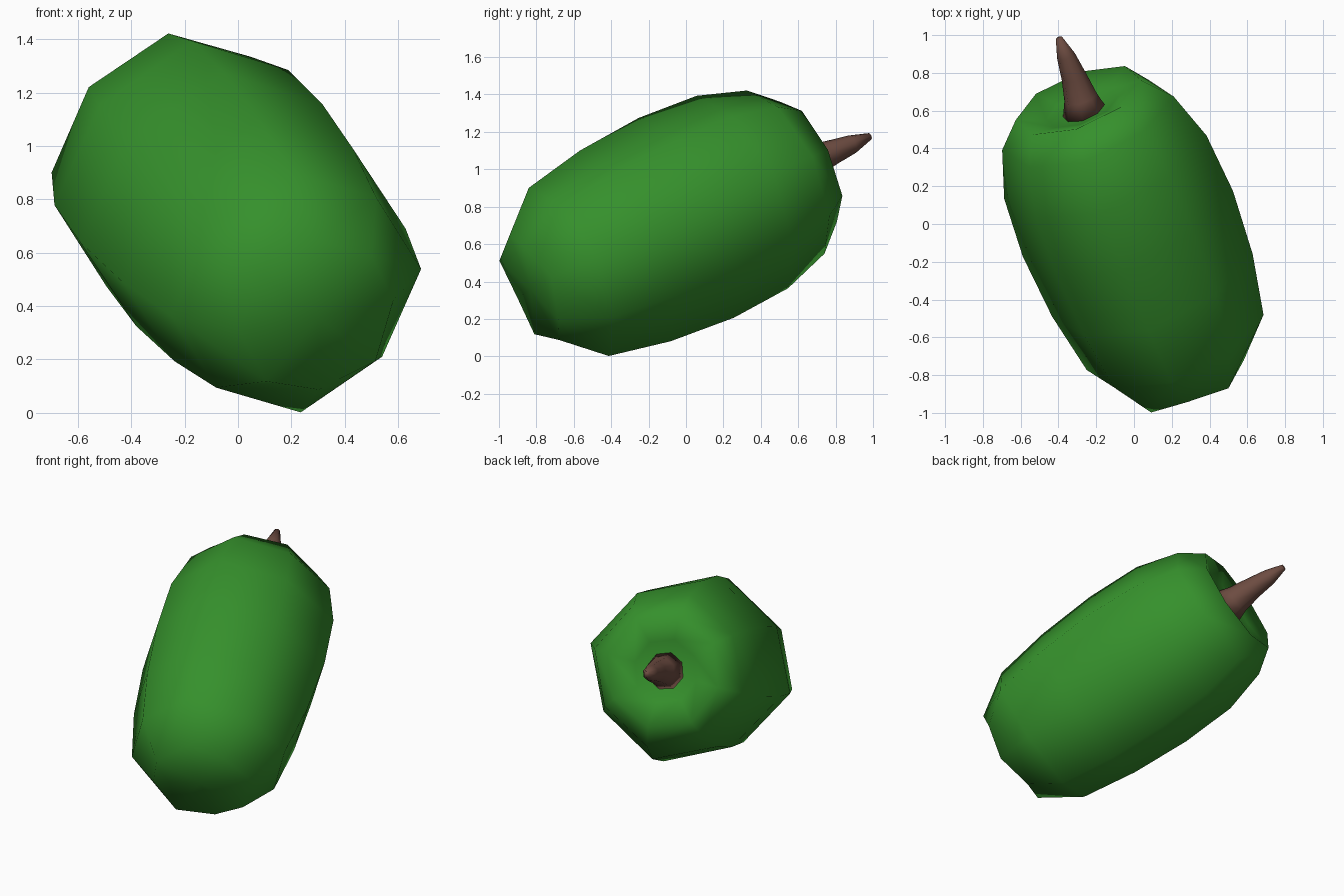
import bpy, bmesh, math
from mathutils import Vector

if "Cube" in bpy.data.objects:
    bpy.data.objects.remove(bpy.data.objects["Cube"])


def material(name, rgb):
    m = bpy.data.materials.new(name)
    m.diffuse_color = (*rgb, 1)
    m.use_nodes = True
    m.node_tree.nodes["Principled BSDF"].inputs["Base Color"].default_value = m.diffuse_color
    return m


def ring_points(axis, phase, sides, place):
    """Points round an axis; place(i) gives (centre, radius) for each corner."""
    a = axis.normalized()
    u = Vector((0, 0, 1)).cross(a).normalized()   # horizontal, towards -x
    v = u.cross(a)
    v = v if v.z > 0 else -v
    out = []
    for i in range(sides):
        w = phase + 2 * math.pi * i / sides
        c, r = place(i)
        out.append(c + r * (math.cos(w) * u + math.sin(w) * v))
    return out


def loft(name, rings, mat, poles=(None, None)):
    """Skin the rings; each end closes to a pole point or a flat cap."""
    bm = bmesh.new()
    rings = [[bm.verts.new(p) for p in ring] for ring in rings]
    n = len(rings[0])
    for r0, r1 in zip(rings, rings[1:]):
        for i in range(n):
            j = (i + 1) % n
            bm.faces.new((r0[i], r0[j], r1[j], r1[i]))
    for ring, pole in ((rings[0], poles[0]), (rings[-1], poles[1])):
        if pole is None:
            bm.faces.new(ring)
        else:
            p = bm.verts.new(pole)
            for i in range(n):
                bm.faces.new((ring[i], ring[(i + 1) % n], p))
    bmesh.ops.recalc_face_normals(bm, faces=bm.faces)
    for f in bm.faces:
        f.smooth = True
    me = bpy.data.meshes.new(name)
    bm.to_mesh(me)
    bm.free()
    me.materials.append(mat)
    ob = bpy.data.objects.new(name, me)
    bpy.context.collection.objects.link(ob)
    return ob


green = material("skin green", (0.036, 0.28, 0.025))
brown = material("stem brown", (0.153, 0.072, 0.053))

SIDES = 8
PHASE = math.radians(34)

# Fruit body: lobed eight-sided barrel on a tilted axis, dimpled round the stem
centre = Vector((0, -0.08, 0.703))
axis = Vector((-0.34, 0.854, 0.393)).normalized()
# (distance along axis, radius) for even corners, then for odd corners
profile = [((-0.89, 0.308), (-0.855, 0.31)), ((-0.64, 0.468), (-0.64, 0.498)),
           ((-0.285, 0.522), (-0.285, 0.565)), ((0.095, 0.545), (0.095, 0.592)),
           ((0.446, 0.532), (0.446, 0.57)), ((0.718, 0.457), (0.718, 0.483)),
           ((0.86, 0.355), (0.86, 0.355)), ((0.81, 0.20), (0.81, 0.20))]
body = [ring_points(axis, PHASE, SIDES,
                    lambda i, s=s: (centre + axis * s[i % 2][0], s[i % 2][1]))
        for s in profile]
loft("fruit_body", body, green, (centre - axis * 0.88, centre + axis * 0.765))

# Stem: tapering and slightly bent
path = [((-0.26, 0.592, 1.01), 0.12), ((-0.282, 0.67, 1.042), 0.09),
        ((-0.318, 0.78, 1.09), 0.068), ((-0.36, 0.89, 1.135), 0.05),
        ((-0.397, 0.985, 1.177), 0.018)]
pts = [Vector(p) for p, _ in path]
stem = []
for i, (_, r) in enumerate(path):
    d = pts[min(i + 1, len(pts) - 1)] - pts[max(i - 1, 0)]
    stem.append(ring_points(d, PHASE, SIDES, lambda k, p=pts[i], r=r: (p, r)))
loft("stem", stem, brown)
